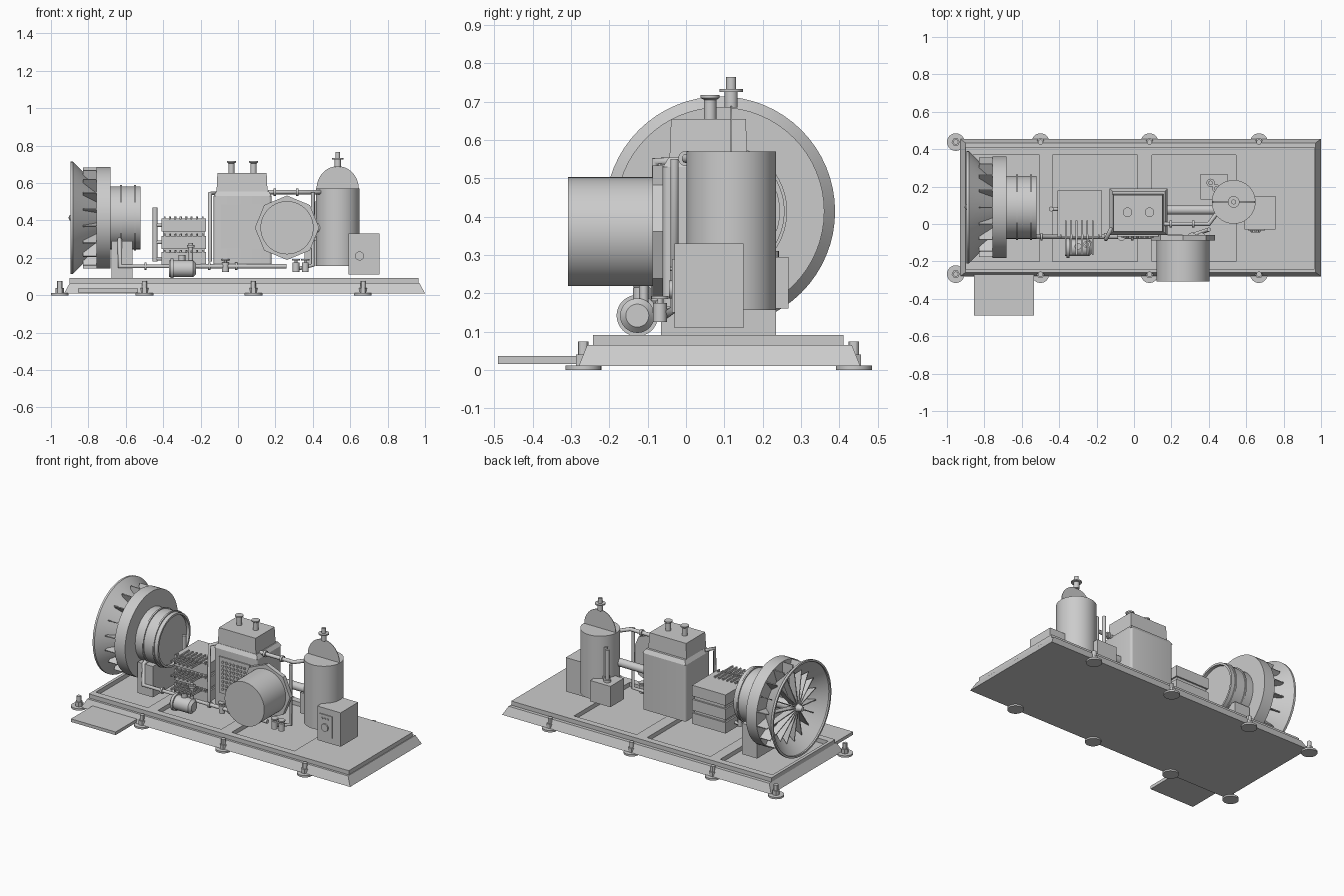
import bpy, bmesh, math
from mathutils import Matrix, Vector

if "Cube" in bpy.data.objects:
    bpy.data.objects.remove(bpy.data.objects["Cube"], do_unlink=True)

GREY = (0.6, 0.6, 0.6, 1)
mat = bpy.data.materials.new("machine grey")
mat.use_nodes = True
mat.diffuse_color = GREY
mat.node_tree.nodes["Principled BSDF"].inputs["Base Color"].default_value = GREY
mat.node_tree.nodes["Principled BSDF"].inputs["Roughness"].default_value = 0.6
made = []
AXES = {"X": Matrix.Rotation(math.pi / 2, 4, "Y"),
        "Y": Matrix.Rotation(-math.pi / 2, 4, "X"),
        "Z": Matrix.Identity(4)}


def finish(name, bm):
    bmesh.ops.recalc_face_normals(bm, faces=bm.faces)
    me = bpy.data.meshes.new(name)
    bm.to_mesh(me)
    bm.free()
    me.materials.append(mat)
    ob = bpy.data.objects.new(name, me)
    bpy.context.collection.objects.link(ob)
    made.append(ob)
    return ob


def box(name, x, y, z, taper=(0, 0), bevel=0):
    """Box from ranges; taper pulls the top edges inward."""
    bm = bmesh.new()
    bmesh.ops.create_cube(bm, size=1)
    for v in bm.verts:
        top = v.co.z > 0
        for i, r in enumerate((x, y, z)):
            s = 1 if v.co[i] > 0 else -1
            v.co[i] = r[s > 0] - (s * taper[i] if top and i < 2 else 0)
    if bevel:
        upright = [e for e in bm.edges if abs(e.verts[0].co.z - e.verts[1].co.z) > 0.01]
        bmesh.ops.bevel(bm, geom=upright, offset=bevel, segments=4, profile=0.5, affect="EDGES")
    return finish(name, bm)


def lathe(name, centre, axis, profile, sides=48, turn=0):
    """Turn (radius, distance) points around an axis; radius 0 closes the end."""
    bm = bmesh.new()
    vs = [bm.verts.new((r, 0, h)) for r, h in profile]
    es = [bm.edges.new(p) for p in zip(vs, vs[1:])]
    bmesh.ops.spin(bm, geom=vs + es, cent=(0, 0, 0), axis=(0, 0, 1),
                   angle=2 * math.pi, steps=sides, use_duplicate=False)
    bmesh.ops.remove_doubles(bm, verts=bm.verts, dist=1e-5)
    bm.transform(Matrix.Translation(centre) @ AXES[axis] @ Matrix.Rotation(turn, 4, "Z"))
    return finish(name, bm)


def rod(name, centre, axis, r, a, b, sides=32, turn=0):
    return lathe(name, centre, axis, [(0, a), (r, a), (r, b), (0, b)], sides, turn)


def pipe(name, points, r):
    cu = bpy.data.curves.new(name, "CURVE")
    cu.dimensions = "3D"
    cu.bevel_depth, cu.bevel_resolution, cu.use_fill_caps = r, 4, True
    sp = cu.splines.new("POLY")
    sp.points.add(len(points) - 1)
    for p, co in zip(sp.points, points):
        p.co = (*co, 1)
    cu.materials.append(mat)
    bpy.context.collection.objects.link(bpy.data.objects.new(name, cu))


def vanes(name, centre, count, outline, thick):
    """Flat (x, radius) outline repeated around the x axis."""
    bm = bmesh.new()
    for k in range(count):
        rot = Matrix.Translation(centre) @ Matrix.Rotation(2 * math.pi * k / count, 4, "X")
        a, b = ([bm.verts.new(rot @ Vector((x, t, r))) for x, r in outline]
                for t in (-thick / 2, thick / 2))
        bm.faces.new(a)
        bm.faces.new(b[::-1])
        for i in range(len(a)):
            j = (i + 1) % len(a)
            bm.faces.new((a[i], a[j], b[j], b[i]))
    return finish(name, bm)


# Skid, deck frame with three sunken bays, side step
box("skid_base", (-0.93, 1.0), (-0.28, 0.455), (0.01, 0.065), (0.03, 0.022))
DECK = (0.06, 0.092)
box("deck_rail_front", (-0.9, 0.965), (-0.243, -0.2), DECK)
box("deck_rail_back", (-0.9, 0.965), (0.37, 0.411), DECK)
for x in ((-0.9, -0.88), (-0.505, -0.435), (0.02, 0.095), (0.545, 0.965)):
    box("deck_cross_plate", x, (-0.2, 0.37), DECK)
box("side_step", (-0.855, -0.535), (-0.49, -0.26), (0.016, 0.036))

# Levelling feet
for x in (-0.953, -0.5, 0.083, 0.668):
    for y in (-0.268, 0.438):
        rod("foot_pad", (x, y, 0), "Z", 0.047, 0, 0.012)
        rod("foot_bolt", (x, y, 0), "Z", 0.014, 0.01, 0.075, 12)
        rod("foot_nut", (x, y, 0), "Z", 0.022, 0.012, 0.04, 6)

# Intake fan
FAN = (0, 0.089, 0.414)
lathe("intake_flare", FAN, "X", [(0.16, -0.755), (0.288, -0.885), (0.288, -0.895), (0.3, -0.895),
                                 (0.3, -0.882), (0.168, -0.75)], 64)
lathe("fan_drum", FAN, "X", [(0.16, -0.757), (0.272, -0.757), (0.272, -0.682), (0, -0.682)], 64)
vanes("flare_fin", FAN, 18, [(-0.83, 0.27), (-0.755, 0.27), (-0.755, 0.17), (-0.83, 0.24)], 0.006)
vanes("fan_blade", FAN, 18, [(-0.865, 0.02), (-0.84, 0.225), (-0.8, 0.19), (-0.82, 0.02)], 0.006)
lathe("fan_hub", FAN, "X", [(0, -0.907), (0.014, -0.9), (0.03, -0.85), (0.035, -0.69), (0, -0.69)], 24)
lathe("fan_neck", FAN, "X", [(0, -0.69), (0.168, -0.69), (0.168, -0.52), (0.155, -0.52),
                             (0.155, -0.54), (0, -0.54)], 64)
for x in (-0.63, -0.555):
    lathe("neck_band", FAN, "X", [(0.16, x), (0.175, x), (0.175, x + 0.01), (0.16, x + 0.01)], 64)
box("fan_stand", (-0.675, -0.565), (-0.065, 0.235), (0.09, 0.29))

# Cooler stack with finned rods and feed pipe
box("cooler_core", (-0.4, -0.18), (-0.06, 0.17), (0.16, 0.4))
for z in (0.16, 0.248, 0.34):
    box("cooler", (-0.41, -0.17), (-0.07, 0.18), (z, z + 0.07))
    for k in range(6):
        x = -0.37 + k * 0.029
        box("cooler_rod", (x, x + 0.009), (-0.165, 0.02), (z + 0.066, z + 0.08))
    for k in range(8):
        x = -0.395 + k * 0.029
        box("cooler_stud", (x, x + 0.008), (-0.075, -0.055), (z + 0.066, z + 0.082))
    pipe("cooler_branch", [(-0.443, 0.08, z + 0.035), (-0.4, 0.08, z + 0.035)], 0.01)
pipe("cooler_riser", [(-0.443, 0.08, 0.18), (-0.443, 0.08, 0.47)], 0.013)

# Engine block, head, breather stacks and grille
box("engine_block", (-0.13, 0.18), (-0.06, 0.19), (0.165, 0.53), bevel=0.015)
box("engine_shoulder", (-0.13, 0.18), (-0.06, 0.19), (0.53, 0.555), (0.015, 0.015))
box("engine_head", (-0.115, 0.158), (-0.043, 0.16), (0.55, 0.655), (0.005, 0.004))
for x in (-0.035, 0.083):
    lathe("breather_stack", (x, 0.063, 0), "Z", [(0, 0.65), (0.016, 0.65), (0.016, 0.705), (0.025, 0.71),
                                                 (0.025, 0.718), (0, 0.718)], 24)
box("grille_panel", (-0.09, 0.13), (-0.068, -0.055), (0.25, 0.485))
for i in range(7):
    for j in range(8):
        rod("grille_stud", (-0.06 + i * 0.026, -0.075, 0.28 + j * 0.025), "Y", 0.008, 0, 0.01, 8)

# Motor drum with octagonal flange
MOTOR = (0.262, 0, 0.361)
rod("motor_drum", MOTOR, "Y", 0.142, -0.308, -0.08, 64)
rod("motor_flange", MOTOR, "Y", 0.172, -0.088, -0.06, 8)
rod("drive_shaft", (0, 0.075, 0.36), "X", 0.025, 0.17, 0.45)

# Pressure tank with end plate and relief valve
TANK = (0.533, 0.118, 0)
rod("tank", TANK, "Z", 0.117, 0.157, 0.57, 64)
bm = bmesh.new()
for y in (-0.002, 0.002):
    arc = [math.pi * k / 24 for k in range(25)]
    bm.faces.new([bm.verts.new((TANK[0] + 0.113 * math.cos(a), TANK[1] + y, 0.569 + 0.121 * math.sin(a)))
                  for a in arc])
bmesh.ops.bridge_loops(bm, edges=bm.edges)
finish("tank_end_plate", bm)
lathe("relief_valve", TANK, "Z", [(0, 0.685), (0.017, 0.685), (0.017, 0.725), (0.031, 0.725), (0.031, 0.733),
                                  (0.013, 0.733), (0.013, 0.765), (0, 0.765)], 24)

# Control cabinet
box("control_cabinet", (0.59, 0.757), (-0.03, 0.15), (0.11, 0.33))
box("control_panel", (0.61, 0.7), (-0.036, -0.028), (0.15, 0.29))
rod("control_dial", (0.65, 0, 0.21), "Y", 0.024, -0.045, -0.03)
for k in range(3):
    rod("control_button", (0.63 + k * 0.02, 0, 0.265), "Y", 0.006, -0.042, -0.03, 12)

# Valve box behind the tank
box("valve_box", (0.355, 0.5), (0.13, 0.268), (0.16, 0.295))
for x, y in ((0.41, 0.22), (0.44, 0.19)):
    pipe("valve_box_pipe", [(x, y, 0.29), (x, y, 0.5)], 0.012)
    rod("valve_box_collar", (x, y, 0), "Z", 0.022, 0.295, 0.31, 20)

# Oil filter
FILTER = (0, -0.127, 0.142)
lathe("oil_filter", FILTER, "X", [(0, -0.37), (0.045, -0.37), (0.045, -0.362), (0.054, -0.362), (0.054, -0.345),
                                  (0.045, -0.345), (0.045, -0.24), (0.03, -0.225), (0, -0.225)])
pipe("filter_riser", [(-0.252, -0.11, 0.16), (-0.252, -0.11, 0.28)], 0.012)
rod("filter_cap", (-0.252, -0.11, 0), "Z", 0.02, 0.255, 0.27, 20)
rod("filter_mount", (-0.3, -0.12, 0), "Z", 0.018, 0.17, 0.215, 20)

# Pipework with flanges
pipe("oil_line", [(-0.632, 0, 0.31), (-0.632, -0.06, 0.29), (-0.632, -0.068, 0.155), (0.26, -0.068, 0.155)], 0.013)
pipe("engine_side_pipe", [(-0.12, -0.02, 0.545), (-0.15, -0.08, 0.545), (-0.15, -0.08, 0.18)], 0.011)
pipe("discharge_pipe", [(0.16, 0, 0.552), (0.4, 0, 0.552), (0.46, 0.08, 0.552)], 0.012)
pipe("return_pipe", [(0.4, -0.03, 0.55), (0.4, -0.03, 0.16), (0.31, -0.06, 0.14)], 0.011)
for x in (0.19, 0.31):
    rod("discharge_flange", (x, 0, 0.552), "X", 0.02, 0, 0.014, 20)
for x in (-0.5, -0.16, -0.015):
    rod("oil_line_flange", (x, -0.068, 0.155), "X", 0.02, 0, 0.012, 20)
for x in (-0.067, 0.31, 0.36):
    rod("line_valve", (x, -0.068, 0), "Z", 0.018, 0.125, 0.175, 20)
    rod("valve_wheel", (x, -0.068, 0), "Z", 0.022, 0.185, 0.193, 20)
    rod("valve_stem", (x, -0.068, 0), "Z", 0.007, 0.17, 0.19, 12)

# Smooth the round parts, keep edges sharp
bpy.ops.object.select_all(action="DESELECT")
for ob in made:
    ob.select_set(True)
bpy.context.view_layer.objects.active = made[0]
bpy.ops.object.shade_smooth_by_angle(angle=math.radians(30))
